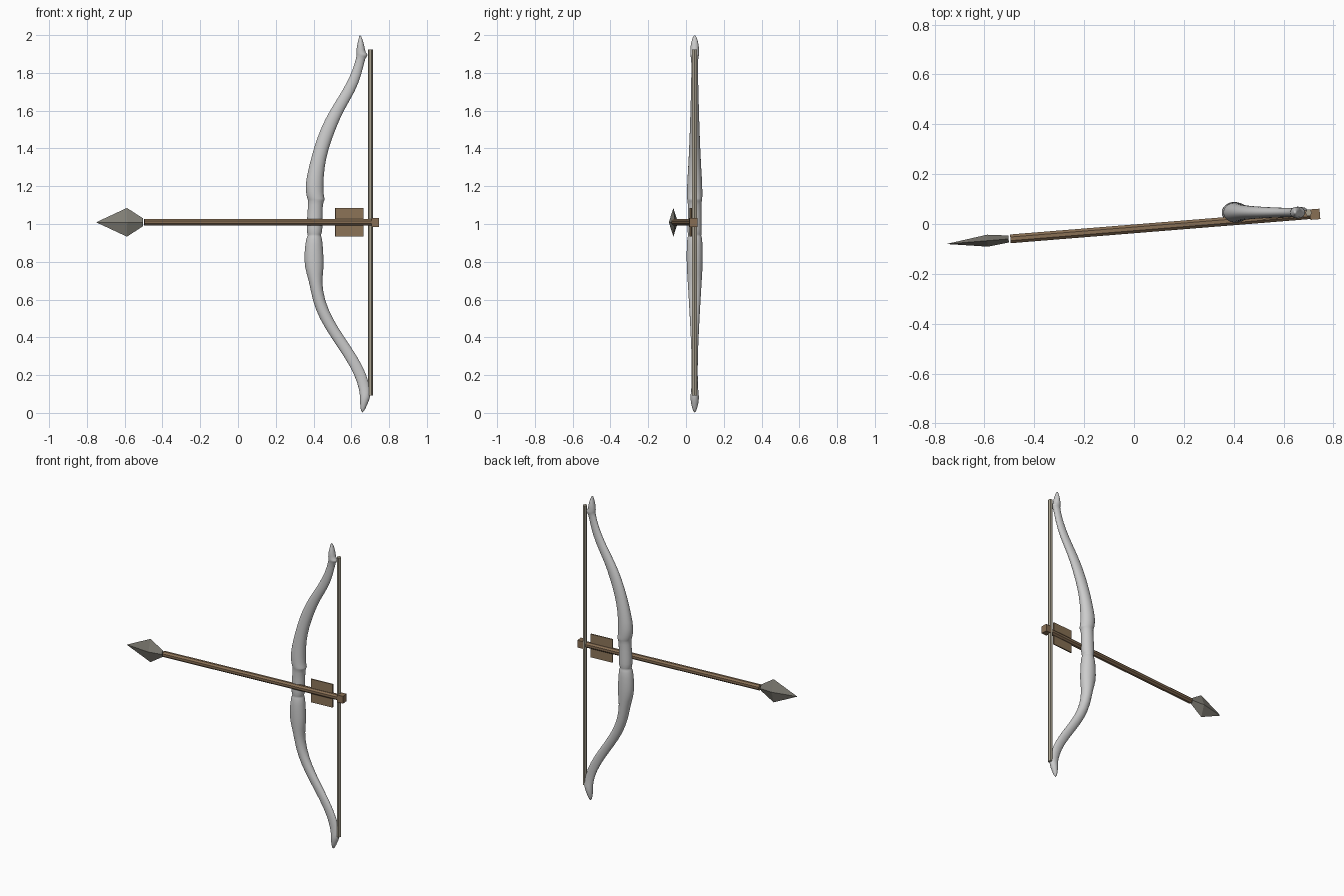
import bpy, bmesh, math
from mathutils import Vector, Matrix

if "Cube" in bpy.data.objects:
    bpy.data.objects.remove(bpy.data.objects["Cube"])

def material(name, rgb):
    m = bpy.data.materials.new(name)
    m.diffuse_color = (*rgb, 1)
    m.use_nodes = True
    m.node_tree.nodes["Principled BSDF"].inputs["Base Color"].default_value = m.diffuse_color
    return m

def loft(name, rings, mat=None, smooth=False):
    """Skin a list of equal-length point rings and cap both ends."""
    bm = bmesh.new()
    vs = [[bm.verts.new(p) for p in r] for r in rings]
    n = len(vs[0])
    for a, b in zip(vs, vs[1:]):
        for i in range(n):
            j = (i + 1) % n
            bm.faces.new((a[i], a[j], b[j], b[i]))
    bm.faces.new(vs[0][::-1])
    bm.faces.new(vs[-1])
    bmesh.ops.recalc_face_normals(bm, faces=bm.faces)
    me = bpy.data.meshes.new(name)
    bm.to_mesh(me)
    bm.free()
    for p in me.polygons:
        p.use_smooth = smooth
    ob = bpy.data.objects.new(name, me)
    bpy.context.collection.objects.link(ob)
    if mat:
        me.materials.append(mat)
    return ob

def ellipse(cx, cy, z, rx, ry, n):
    return [(cx + rx * math.cos(2 * math.pi * i / n),
             cy + ry * math.sin(2 * math.pi * i / n), z) for i in range(n)]

wood = material("wood", (0.25, 0.16, 0.09))
feather = material("feather", (0.27, 0.18, 0.10))
steel = material("steel", (0.22, 0.21, 0.18))
cord = material("cord", (0.40, 0.36, 0.28))

# Bow: height, belly edge x, back edge x, half depth in y
BOW_Y = 0.046
profile = [
    (0.0, .652, .664, .006), (.05, .645, .688, .021), (.09, .645, .703, .024),
    (.12, .642, .702, .018), (.2, .619, .684, .016), (.3, .561, .632, .017),
    (.4, .492, .563, .021), (.5, .429, .500, .026), (.6, .392, .457, .032),
    (.7, .376, .443, .038), (.77, .350, .457, .043), (.85, .350, .452, .044),
    (.93, .360, .447, .041), (.94, .372, .436, .033), (.95, .363, .446, .039),
    (1.0, .362, .449, .038), (1.12, .372, .447, .036), (1.127, .369, .464, .041),
    (1.14, .364, .455, .041), (1.2, .352, .452, .042), (1.3, .374, .457, .035),
    (1.4, .400, .479, .030), (1.5, .434, .516, .026), (1.6, .484, .558, .023),
    (1.7, .550, .621, .020), (1.8, .603, .658, .018), (1.885, .627, .673, .018),
    (1.895, .627, .694, .026), (1.905, .625, .674, .022), (1.94, .628, .671, .024),
    (1.98, .639, .658, .014), (2.0, .642, .650, .005)]
bow = loft("bow", [ellipse((a + b) / 2, BOW_Y, z, (b - a) / 2, d, 16)
                   for z, a, b, d in profile], smooth=True)
sub = bow.modifiers.new("smooth", 'SUBSURF')
sub.levels = sub.render_levels = 1

# Bow string: six-sided straight cord
loft("bow_string", [ellipse(.701, .045, z, .013, .015, 6) for z in (.093, 1.923)], cord)

# Arrow, lying along a slightly turned axis
HEAD = Vector((-.75, -.08, 1.009))
NOCK = Vector((.726, .039, 1.009))
slope = (NOCK.y - HEAD.y) / (NOCK.x - HEAD.x)
turn = Matrix.Rotation(math.atan(slope), 4, 'Z')

def arrow_part(name, stations, mat, n, phase=0.0):
    """stations: (x, half width, half height) along the arrow axis."""
    rings = []
    for x, w, h in stations:
        c = Vector((x, HEAD.y + slope * (x - HEAD.x), HEAD.z))
        rings.append([c + turn @ Vector((0, w * math.cos(phase + 2 * math.pi * i / n),
                                         h * math.sin(phase + 2 * math.pi * i / n)))
                      for i in range(n)])
    return loft(name, rings, mat)

R2 = math.sqrt(2)
arrow_part("arrow_shaft", [(-.496, .019, .019), (.715, .019, .019)], wood, 8, math.pi / 8)
arrow_part("arrow_head", [(-.75, .0005, .0005), (-.588, .024, .076), (-.503, .014, .021)], steel, 4)
arrow_part("arrow_fletching", [(.515, .004 * R2, .076 * R2), (.665, .004 * R2, .076 * R2)],
           feather, 4, math.pi / 4)
arrow_part("arrow_nock", [(.706, .021 * R2, .024 * R2), (.746, .021 * R2, .024 * R2)],
           wood, 4, math.pi / 4)
